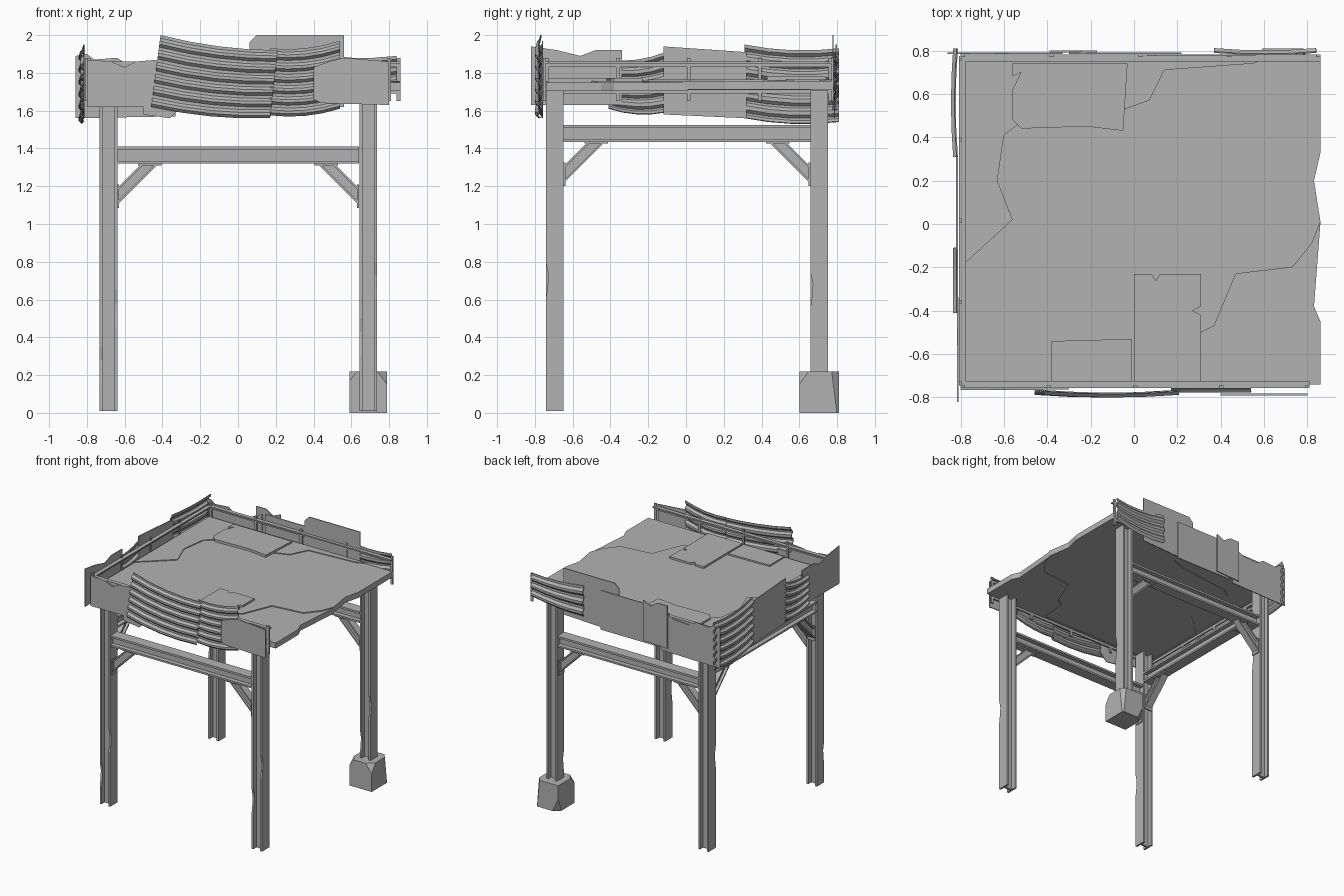
import bpy, bmesh
from mathutils import Vector

if "Cube" in bpy.data.objects:
    bpy.data.objects.remove(bpy.data.objects["Cube"])

steel = bpy.data.materials.new("weathered_grey")
steel.use_nodes = True
GREY = (0.45, 0.45, 0.45, 1)
steel.diffuse_color = GREY
steel.node_tree.nodes["Principled BSDF"].inputs["Base Color"].default_value = GREY


def finish(name, bm):
    bmesh.ops.recalc_face_normals(bm, faces=bm.faces)
    mesh = bpy.data.meshes.new(name)
    bm.to_mesh(mesh)
    bm.free()
    mesh.materials.append(steel)
    obj = bpy.data.objects.new(name, mesh)
    bpy.context.collection.objects.link(obj)
    return obj


def place(axis, u, v, w):
    """Point with in-plane coordinates u, v and depth w along the axis."""
    return {"x": (w, u, v), "y": (u, w, v), "z": (u, v, w)}[axis]


def prism(bm, axis, outline, a, b):
    """Extrude an outline along an axis from a to b."""
    face = bm.faces.new([bm.verts.new(place(axis, u, v, a)) for u, v in outline])
    out = bmesh.ops.extrude_face_region(bm, geom=[face])
    move = Vector(place(axis, 0, 0, b - a))
    for item in out["geom"]:
        if isinstance(item, bmesh.types.BMVert):
            item.co += move


def rect(u0, v0, u1, v1):
    return [(u0, v0), (u1, v0), (u1, v1), (u0, v1)]


def plate(name, axis, outline, a, b):
    bm = bmesh.new()
    prism(bm, axis, outline, a, b)
    return finish(name, bm)


def corrugated(name, axis, depth, out, corners, waves, bow=0.0):
    """Horizontal ribs over a bowed four-cornered sheet: bl, br, tr, tl."""
    bl, br, tr, tl = [Vector(c) for c in corners]
    bm = bmesh.new()
    cols, rows = 4, []
    for r in range(waves * 4 + 1):
        t = r / (waves * 4)
        rib = 0.016 if r % 4 in (1, 2) else 0.0
        row = []
        for c in range(cols + 1):
            s = c / cols
            p = bl.lerp(br, s).lerp(tl.lerp(tr, s), t)
            sag = 4 * s * (1 - s)
            w = depth + out * (rib + bow * sag)
            row.append(bm.verts.new(place(axis, p.x, p.y - 0.02 * sag, w)))
        rows.append(row)
    for lo, hi in zip(rows, rows[1:]):
        for c in range(cols):
            bm.faces.new((lo[c], lo[c + 1], hi[c + 1], hi[c]))
    obj = finish(name, bm)
    mod = obj.modifiers.new("thickness", "SOLIDIFY")
    mod.thickness = 0.006
    return obj


# Legs: upright H sections with a chipped flange edge
for name, x, y, chip in (("front_right_leg", -.685, -.695, .4), ("front_left_leg", .69, -.695, .55),
                         ("back_right_leg", -.685, .705, .9), ("back_left_leg", .69, .705, .5)):
    bm = bmesh.new()
    h = 0.047
    for side in (-1, 1):
        c = chip + side * 0.15
        outline = [(y - h, 0.01), (y + h, 0.01), (y + h, 1.71), (y - h, 1.71),
                   (y - h, c + .1), (y - h + .014, c + .03), (y - h + .008, c - .04), (y - h, c - .1)]
        prism(bm, "x", outline, x + side * h, x + side * (h - .016))
    prism(bm, "x", rect(y - .008, .01, y + .008, 1.71), x - h + .016, x + h - .016)
    finish(name, bm)

# Footing: concrete cube with broken corners
bm = bmesh.new()
prism(bm, "z", rect(.59, .60, .79, .81), 0, .22)
for point, normal in (((.60, .62, .2), (-1, -.7, .8)), ((.77, .61, .19), (.9, -1, .7)),
                      ((.785, .79, .12), (1, .8, .1)), ((.61, .80, .04), (-.8, 1, -.4))):
    cut = bmesh.ops.bisect_plane(bm, geom=bm.verts[:] + bm.edges[:] + bm.faces[:],
                                 plane_co=point, plane_no=normal, clear_outer=True)
    edges = [e for e in cut["geom_cut"] if isinstance(e, bmesh.types.BMEdge)]
    bmesh.ops.contextual_create(bm, geom=edges)
finish("concrete_footing", bm)


# Cross beams with diagonal braces on three sides
def cross_beam(name, axis, w, base, reach, shift):
    bm = bmesh.new()
    top = base + 0.09
    lo, hi = shift - reach, shift + reach
    prism(bm, axis, rect(lo, base, hi, base + .014), w - .045, w + .045)
    prism(bm, axis, rect(lo, top - .016, hi, top), w - .045, w + .045)
    prism(bm, axis, rect(lo, base + .014, hi, top - .016), w - .008, w + .008)
    finish(name + "_beam", bm)
    bm = bmesh.new()
    for s in (-1, 1):
        def at(inset, drop):
            return (shift + s * (reach - inset), base - drop)
        prism(bm, axis, [at(0, .22), at(0, .13), at(.13, 0), at(.22, 0)], w - .009, w + .009)
        prism(bm, axis, [at(0, .22), at(0, .205), at(.205, 0), at(.22, 0)], w - .03, w + .03)
        prism(bm, axis, [at(0, .145), at(0, .13), at(.13, 0), at(.145, 0)], w - .03, w + .03)
        prism(bm, axis, [at(0, .235), at(0, .11), at(.01, .11), at(.01, .235)], w - .036, w + .036)
        prism(bm, axis, [at(.11, 0), at(.235, 0), at(.235, .01), at(.11, .01)], w - .036, w + .036)
    finish(name + "_braces", bm)


cross_beam("front", "y", -.695, 1.32, .64, 0)
cross_beam("back", "y", .705, 1.32, .64, 0)
cross_beam("right", "x", -.685, 1.435, .653, .005)

# Deck: three torn sheets, slightly stepped along the tears
tear_a = [(-.8, -.2), (-.56, .02), (-.63, .2), (-.6, .41), (-.52, .47), (-.04, .53),
          (.07, .57), (.14, .71), (.55, .74), (.62, .77)]
tear_b = [(.29, -.74), (.31, -.5), (.37, -.47), (.47, -.23), (.73, -.2), (.82, -.09), (.86, .01)]
plate("deck_main", "z", tear_a + [(.86, .77), (.86, .33), (.83, .2)] + tear_b[::-1] + [(-.8, -.74)], 1.712, 1.758)
plate("deck_back_corner", "z", tear_a + [(-.8, .77)], 1.717, 1.765)
plate("deck_front_corner", "z", tear_b + [(.83, -.38), (.86, -.45), (.86, -.74)], 1.705, 1.75)

# Loose patches on the deck
plate("deck_patch_back", "z", [(-.56, .74), (-.56, .68), (-.52, .7), (-.56, .62), (-.56, .48), (-.52, .44), (-.22, .45),
                               (-.05, .43), (-.03, .74)], 1.76, 1.78)
plate("deck_patch_front", "z", [(0, -.73), (.31, -.73), (.31, -.42), (.27, -.4), (.31, -.38), (.31, -.23),
                                (.12, -.23), (.1, -.26), (.08, -.23), (0, -.23)], 1.75, 1.774)
plate("deck_patch_small", "z", [(-.38, -.73), (-.01, -.73), (-.01, -.53), (-.38, -.54)], 1.75, 1.77)

# Angle rails and short posts round three sides
for name, axis, w, lo, hi, out in (("front", "y", -.745, -.8, .81, -1), ("back", "y", .77, -.8, .86, 1),
                                   ("right", "x", -.795, -.745, .775, -1)):
    bm = bmesh.new()
    for z in (1.69, 1.83):
        prism(bm, axis, rect(lo, z, hi, z + .03), w, w + out * .012)
        prism(bm, axis, rect(lo, z + .02, hi, z + .03), w, w - out * .02)
    for i in range(5):
        u = lo + (hi - lo - .02) * i / 4
        prism(bm, axis, rect(u, 1.65, u + .02, 1.88), w, w + out * .012)
    finish(name + "_rail", bm)

# Front cladding
plate("front_torn_sheet", "y", [(-.8, 1.62), (-.42, 1.62), (-.42, 1.87), (-.54, 1.86), (-.6, 1.83), (-.67, 1.86),
                                (-.8, 1.87)], -.758, -.766)
plate("front_lower_sheet", "y", [(-.5, 1.58), (-.36, 1.56), (-.3, 1.62), (-.3, 1.8), (-.5, 1.8)], -.758, -.764)
corrugated("front_wide_corrugated", "y", -.772, -1, [(-.46, 1.62), (.17, 1.56), (.21, 1.92), (-.41, 2.0)], 6, .012)
corrugated("front_narrow_corrugated", "y", -.762, -1, [(.17, 1.575), (.54, 1.61), (.54, 1.97), (.17, 1.93)], 6)
plate("front_flat_sheet", "y", [(.4, 1.66), (.44, 1.64), (.8, 1.63), (.8, 1.86), (.56, 1.88), (.48, 1.86), (.4, 1.83)],
      -.782, -.79)

# Back cladding
plate("back_torn_sheet", "y", [(-.86, 1.56), (-.33, 1.57), (-.33, 1.9), (-.44, 1.85), (-.58, 1.84), (-.64, 1.88),
                               (-.76, 1.87), (-.8, 1.9), (-.86, 1.89)], .783, .79)
plate("back_small_patch", "y", [(-.39, 1.6), (-.17, 1.61), (-.17, 1.94), (-.24, 1.91), (-.3, 1.95), (-.39, 1.95)], .792, .8)
plate("back_middle_sheet", "y", rect(-.3, 1.59, .22, 1.91), .783, .79)
plate("back_tall_sheet", "y", [(.06, 1.6), (.56, 1.62), (.56, 2.0), (.1, 2.0), (.06, 1.96)], .775, .782)
corrugated("back_corrugated", "y", .795, 1, [(.37, 1.66), (.84, 1.7), (.84, 1.89), (.37, 1.91)], 3, -.01)

# Right side cladding
plate("right_torn_sheet", "x", [(-.82, 1.63), (-.34, 1.63), (-.34, 1.92), (-.48, 1.92), (-.56, 1.89), (-.68, 1.92),
                                (-.82, 1.94)], -.81, -.817)
corrugated("right_short_corrugated", "x", -.818, -1, [(-.41, 1.61), (-.11, 1.59), (-.11, 1.91), (-.41, 1.87)], 5)
plate("right_flat_sheet", "x", [(-.12, 1.58), (.32, 1.56), (.32, 1.91), (-.12, 1.94)], -.812, -.82)
corrugated("right_long_corrugated", "x", -.818, -1, [(.31, 1.56), (.81, 1.54), (.81, 1.93), (.31, 1.95)], 6, .01)
